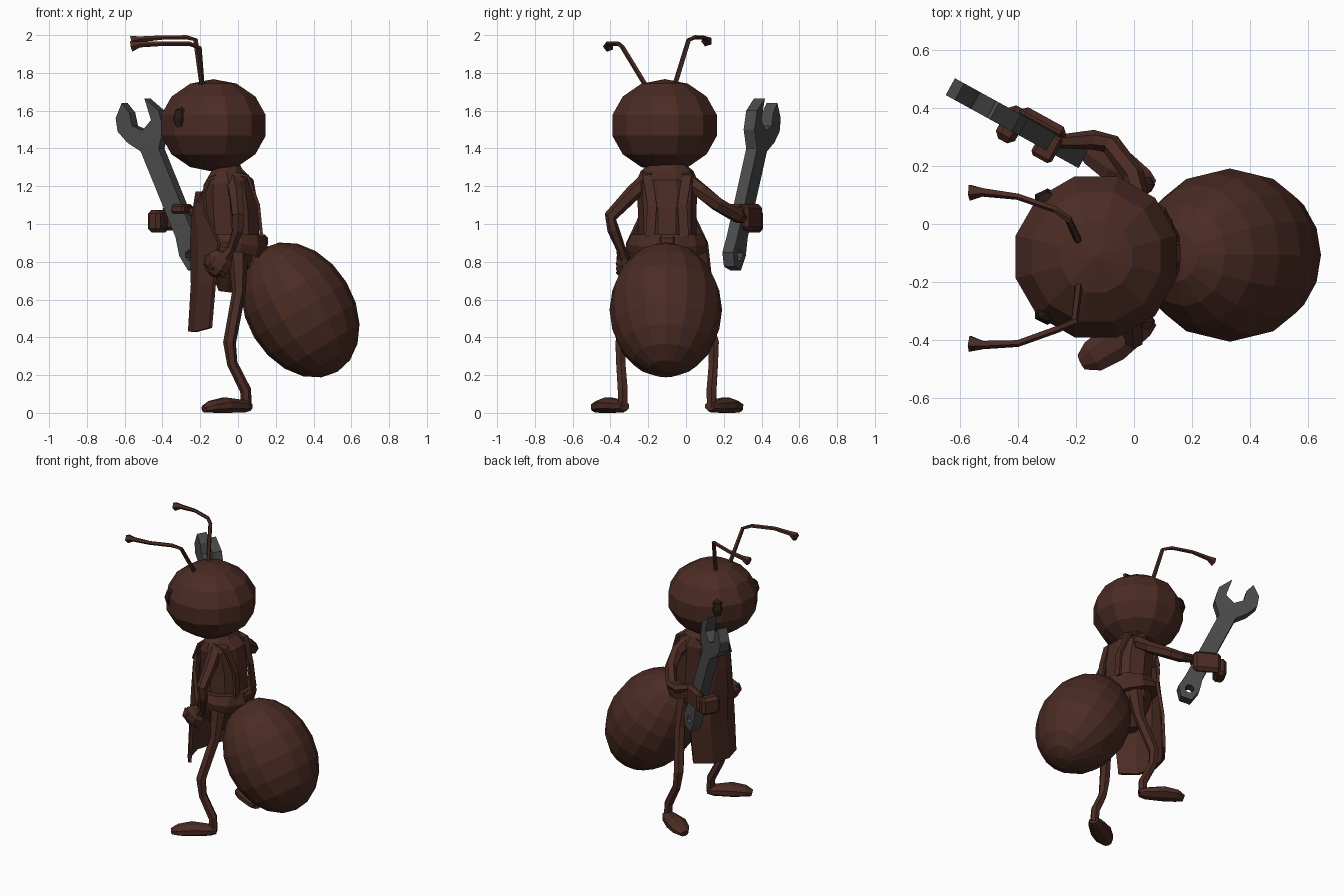
import bpy, bmesh, math
from mathutils import Vector, Matrix

MID = -0.1  # body symmetry plane (y)


def material(name, rgb):
    m = bpy.data.materials.new(name)
    m.diffuse_color = (*rgb, 1)
    return m


BROWN = material("brown", (0.07, 0.024, 0.017))
DARK = material("dark", (0.022, 0.01, 0.008))
STEEL = material("steel", (0.07, 0.07, 0.07))


def finish(name, bm, mat):
    bmesh.ops.recalc_face_normals(bm, faces=bm.faces)
    me = bpy.data.meshes.new(name)
    bm.to_mesh(me)
    bm.free()
    ob = bpy.data.objects.new(name, me)
    bpy.context.collection.objects.link(ob)
    me.materials.append(mat)
    return ob


def ball(name, loc, size, seg=12, rings=7, tilt=0, spin=0, mat=BROWN):
    bm = bmesh.new()
    mx = (Matrix.Translation(loc) @ Matrix.Rotation(tilt, 4, 'Y')
          @ Matrix.Diagonal((*size, 1)) @ Matrix.Rotation(spin, 4, 'Z'))
    bmesh.ops.create_uvsphere(bm, u_segments=seg, v_segments=rings, radius=1, matrix=mx)
    return finish(name, bm, mat)


def tube(name, pts, sides=6, ref=(0, 1, 0), mat=BROWN, mirror=False, floor=False):
    """Loft of rings along points (x, y, z, r[, r2])."""
    bm = bmesh.new()
    c = [Vector((p[0], 2 * MID - p[1] if mirror else p[1], p[2])) for p in pts]
    rings = []
    for i, p in enumerate(pts):
        t = (c[min(i + 1, len(c) - 1)] - c[max(i - 1, 0)]).normalized()
        v = t.cross(Vector(ref)).normalized()
        u = v.cross(t)
        ring = []
        for k in range(sides):
            a = 2 * math.pi * (k + 0.5) / sides
            co = c[i] + u * p[3] * math.cos(a) + v * p[-1] * math.sin(a)
            if floor:
                co.z = max(co.z, 0.0)
            ring.append(bm.verts.new(co))
        rings.append(ring)
    for a, b in zip(rings, rings[1:]):
        for k in range(sides):
            j = (k + 1) % sides
            bm.faces.new((a[k], a[j], b[j], b[k]))
    bm.faces.new(rings[0])
    bm.faces.new(rings[-1])
    return finish(name, bm, mat)


def block(name, loc, size, rotz, bevel=0.02):
    bm = bmesh.new()
    mx = Matrix.Translation(loc) @ Matrix.Rotation(rotz, 4, 'Z') @ Matrix.Diagonal((*size, 1))
    bmesh.ops.create_cube(bm, size=1, matrix=mx)
    bmesh.ops.bevel(bm, geom=bm.edges[:], offset=bevel, segments=1, affect='EDGES')
    return finish(name, bm, BROWN)


# Head, eyes and abdomen
ball("head", (-0.13, -0.113, 1.522), (0.294, 0.294, 0.245), 12, 7, 0, math.radians(15))
for y in (-0.305, 0.08):
    ball("eye", (-0.298, y, 1.558), (0.05, 0.042, 0.065), 6, 4, 0, 0, DARK)
ball("abdomen", (0.33, -0.107, 0.545), (0.285, 0.298, 0.382), 16, 10, math.radians(-31))

# Antennae with flared tips
tube("antenna_left", [(-0.19, -0.21, 1.73, .014), (-0.205, -0.335, 1.935, .013),
     (-0.26, -0.36, 1.955, .013), (-0.40, -0.41, 1.955, .013),
     (-0.52, -0.415, 1.95, .016), (-0.565, -0.41, 1.94, .03)], 5)
tube("antenna_right", [(-0.19, -0.06, 1.73, .014), (-0.225, 0.015, 1.975, .013),
     (-0.27, 0.05, 1.988, .012), (-0.40, 0.095, 1.987, .012),
     (-0.52, 0.11, 1.978, .016), (-0.565, 0.11, 1.968, .03)], 5)

# Thorax, pelvis, waist stalk, belt
tube("thorax", [(-0.06, MID, 1.34, .06, .07), (-0.06, MID, 1.28, .09, .14),
     (-0.05, MID, 1.22, .14, .165), (-0.04, MID, 1.08, .155, .155),
     (-0.03, MID, 0.93, .15, .155)], 10, (1, 0, 0))
tube("pelvis", [(-0.03, MID, 0.95, .14, .15), (-0.04, MID, 0.82, .14, .16),
     (-0.05, MID, 0.72, .09, .12), (-0.06, MID, 0.64, .045, .05)], 10, (1, 0, 0))
tube("waist_stalk", [(0.0, MID, 0.84, .08), (0.16, MID, 0.76, .09)], 8)
tube("belt", [(-0.04, MID, 0.865, .19, .215), (-0.03, MID, 0.90, .195, .22),
     (-0.03, MID, 0.945, .18, .195)], 12, (1, 0, 0))
block("apron_knot", (0.125, MID, 0.91), (0.07, 0.10, 0.07), 0)

# Apron: curved sheet, rows of (z, front x, side x, half width)
bm = bmesh.new()
rows = []
for z, xf, xs, w in [(1.17, -.215, -.18, .11), (1.05, -.235, -.17, .14), (0.9, -.245, -.10, .21),
                     (0.68, -.24, -.125, .235), (0.45, -.255, -.145, .225)]:
    row = []
    for s in (-1, -0.55, 0, 0.55, 1):
        row.append(bm.verts.new((xf + (xs - xf) * s * s, MID + s * w,
                                 z - (0.02 if z < 0.5 and abs(s) < 1 else 0))))
    rows.append(row)
for a, b in zip(rows, rows[1:]):
    for k in range(4):
        bm.faces.new((a[k], a[k + 1], b[k + 1], b[k]))
apron = finish("apron", bm, BROWN)
sol = apron.modifiers.new("thickness", 'SOLIDIFY')
sol.thickness = 0.02
sol.offset = 0

# Straps, legs and feet, mirrored about the body plane
for side, mir in (("left", False), ("right", True)):
    tube("strap_" + side, [(-0.205, -0.18, 1.12, .035, .012), (-0.15, -0.20, 1.24, .035, .012),
         (-0.05, -0.205, 1.275, .035, .012), (0.05, -0.205, 1.255, .035, .012),
         (0.108, -0.18, 1.10, .035, .012), (0.125, -0.19, 0.93, .035, .012)], 4, mirror=mir)
    tube("leg_" + side, [(0.0, -0.21, 0.84, .055), (0.005, -0.26, 0.64, .036),
         (-0.045, -0.345, 0.37, .034), (-0.03, -0.345, 0.26, .028),
         (0.04, -0.335, 0.12, .03), (0.045, -0.335, 0.03, .028)], 6, mirror=mir)
    tube("foot_" + side, [(0.062, -0.325, 0.035, .025, .03), (0.03, -0.345, 0.035, .035, .05),
         (-0.07, -0.41, 0.040, .044, .07), (-0.14, -0.455, 0.032, .034, .06),
         (-0.18, -0.475, 0.02, .02, .03)], 8, (0, 0, 1), mirror=mir, floor=True)

# Left arm bent to the hip
tube("arm_left", [(-0.03, -0.20, 1.235, .045), (-0.01, -0.28, 1.165, .042),
     (0.0, -0.40, 1.04, .034), (0.0, -0.385, 0.97, .032),
     (-0.035, -0.345, 0.87, .025), (-0.07, -0.33, 0.82, .035)], 6, (1, 0, 0))
ball("fist_left", (-0.105, -0.33, 0.79), (0.075, 0.045, 0.075), 7, 5, 0.5)
for k in range(3):
    tube("finger_left", [(-0.16 + k * .035, -0.335, 0.83 - k * .03, .018),
         (-0.165 + k * .035, -0.355, 0.79 - k * .025, .018),
         (-0.14 + k * .035, -0.34, 0.75 - k * .01, .015)], 5, (1, 0, 0))

# Right arm reaching forward to the wrench
tube("arm_right", [(-0.03, 0.0, 1.235, .045), (0.01, 0.08, 1.175, .042),
     (0.0, 0.165, 1.105, .038), (-0.08, 0.275, 1.04, .036), (-0.14, 0.29, 1.035, .034),
     (-0.25, 0.285, 1.065, .025), (-0.31, 0.33, 1.06, .035)], 6, (0, 0, 1))

# Wrench: flat profile (x, z) swept along its facing direction
profile = [(-.25, .755), (-.19, .775), (-.175, .85), (-.215, .93), (-.405, 1.40), (-.38, 1.50),
           (-.405, 1.60), (-.48, 1.665), (-.445, 1.55), (-.49, 1.495), (-.545, 1.52),
           (-.56, 1.59), (-.60, 1.64), (-.632, 1.56), (-.622, 1.49), (-.57, 1.43),
           (-.50, 1.385), (-.315, .93), (-.295, .83)]
SLOPE = -0.55
normal = Vector((-SLOPE, 1, 0)).normalized()


def on_wrench(x, z, off=0.0):
    return Vector((x, 0.235 + SLOPE * (x + 0.2), z)) + normal * off


bm = bmesh.new()
sides = [[bm.verts.new(on_wrench(x, z, o)) for x, z in profile] for o in (-0.033, 0.033)]
for s in sides:
    bm.faces.new(s)
for i in range(len(profile)):
    j = (i + 1) % len(profile)
    bm.faces.new((sides[0][i], sides[0][j], sides[1][j], sides[1][i]))
wrench = finish("wrench", bm, STEEL)

# Hanging hole in the wrench
a, b = on_wrench(-.238, .835, -.1), on_wrench(-.238, .835, .1)
cutter = tube("hole_cutter", [(*a, .03), (*b, .03)], 8, (0, 0, 1), STEEL)
cutter.hide_render = True
cutter.hide_set(True)
cut = wrench.modifiers.new("hole", 'BOOLEAN')
cut.operation = 'DIFFERENCE'
cut.solver = 'EXACT'
cut.object = cutter

# Right hand gripping the wrench: palm, fingers, thumb
ang = math.atan(SLOPE)
block("palm_right", on_wrench(-.335, 1.035, .042), (0.18, 0.05, 0.14), ang)
block("fingers_right", on_wrench(-.415, 1.015, -.012), (0.075, 0.13, 0.12), ang)
block("thumb_right", on_wrench(-.29, 1.08, -.02), (0.08, 0.10, 0.05), ang, 0.012)
